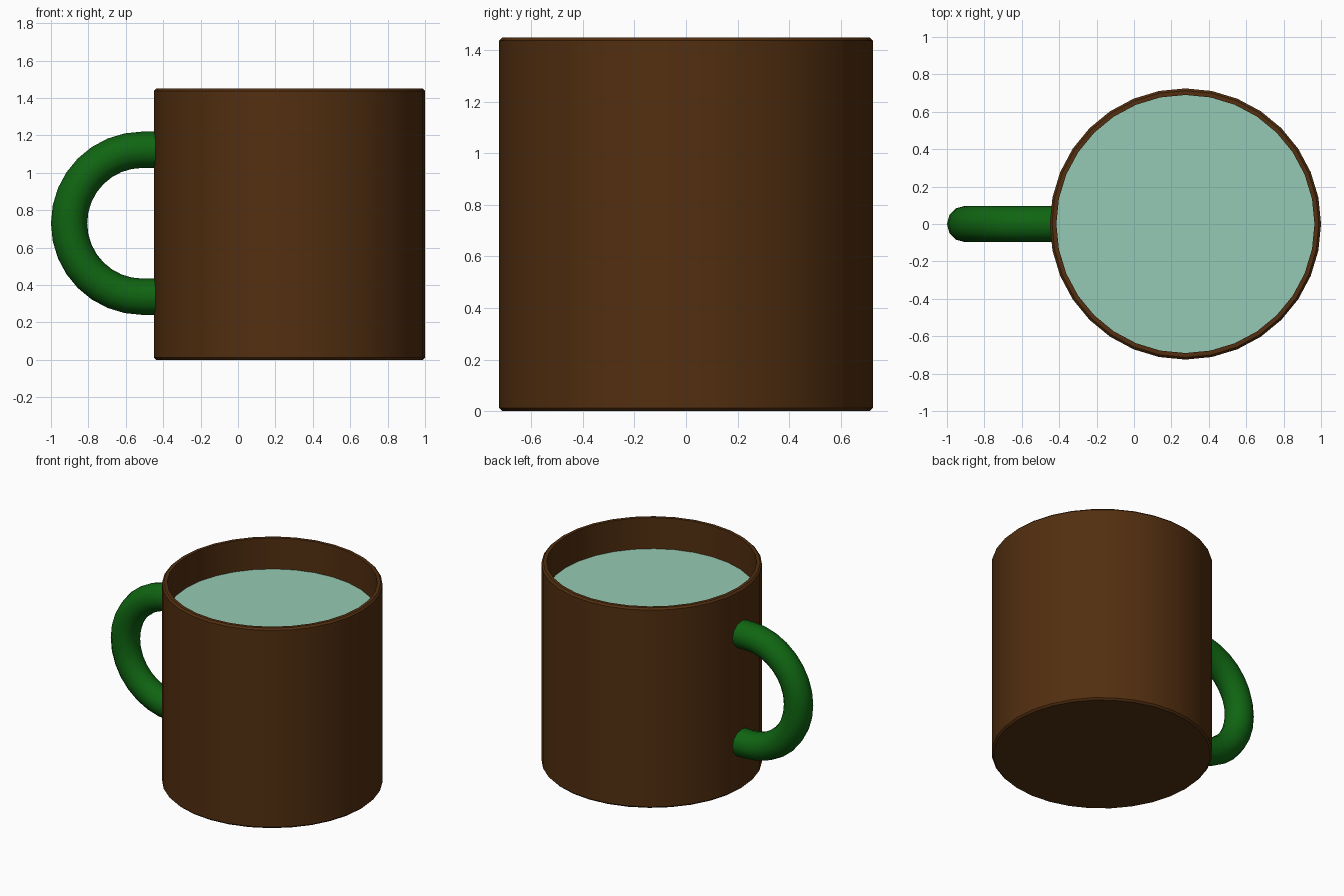
import bpy, math

if "Cube" in bpy.data.objects:
    bpy.data.objects.remove(bpy.data.objects["Cube"])

CX, R, H = 0.275, 0.725, 1.45      # cup centre, radius, height
INNER, LEVEL, B = 0.69, 1.225, 0.012
SIDES = 32

def material(name, rgb):
    m = bpy.data.materials.new(name)
    m.diffuse_color = (*rgb, 1)
    m.use_nodes = True
    m.node_tree.nodes["Principled BSDF"].inputs["Base Color"].default_value = m.diffuse_color
    return m

def add_mesh(name, verts, faces, mat, smooth=True):
    me = bpy.data.meshes.new(name)
    me.from_pydata(verts, [], faces)
    me.materials.append(mat)
    ob = bpy.data.objects.new(name, me)
    bpy.context.collection.objects.link(ob)
    if smooth:
        bpy.ops.object.select_all(action='DESELECT')
        ob.select_set(True)
        bpy.context.view_layer.objects.active = ob
        bpy.ops.object.shade_smooth_by_angle(angle=math.radians(35))
    return ob

def ring(r, z):
    return [(CX + r * math.cos(2 * math.pi * i / SIDES),
             r * math.sin(2 * math.pi * i / SIDES), z) for i in range(SIDES)]

def bridge(rings, n):
    return [(k * n + i, k * n + (i + 1) % n, (k + 1) * n + (i + 1) % n, (k + 1) * n + i)
            for k in range(rings - 1) for i in range(n)]

brown = material("brown glaze", (0.085, 0.028, 0.005))
green = material("green glaze", (0.005, 0.13, 0.006))
mint = material("mint drink", (0.30, 0.59, 0.46))

# cup: lathed profile from the base, up the outside, over the rim, down inside
profile = [(R - B, 0), (R, B), (R, H - B), (R - B, H), (INNER, H), (INNER, 0.05)]
verts = [v for r, z in profile for v in ring(r, z)]
faces = bridge(len(profile), SIDES)
last = (len(profile) - 1) * SIDES
faces += [tuple(reversed(range(SIDES))), tuple(range(last, last + SIDES))]
add_mesh("cup", verts, faces, brown)

# drink surface
add_mesh("drink", ring(INNER, LEVEL), [tuple(range(SIDES))], mint, False)

# handle: half ring with short straight ends running into the wall
HX, HZ, MAJOR, MINOR, ARC, SEG = -0.51, 0.73, 0.393, 0.097, 16, 12
path = [(-0.42, HZ + MAJOR, math.pi / 2)]
for k in range(ARC + 1):
    a = math.pi / 2 + math.pi * k / ARC
    path.append((HX + MAJOR * math.cos(a), HZ + MAJOR * math.sin(a), a))
path.append((-0.42, HZ - MAJOR, 3 * math.pi / 2))
verts = []
for x, z, a in path:
    for i in range(SEG):
        t = 2 * math.pi * i / SEG
        d = MINOR * math.cos(t)
        verts.append((x + d * math.cos(a), MINOR * math.sin(t), z + d * math.sin(a)))
faces = bridge(len(path), SEG)
last = (len(path) - 1) * SEG
faces += [tuple(reversed(range(SEG))), tuple(range(last, last + SEG))]
add_mesh("handle", verts, faces, green)
